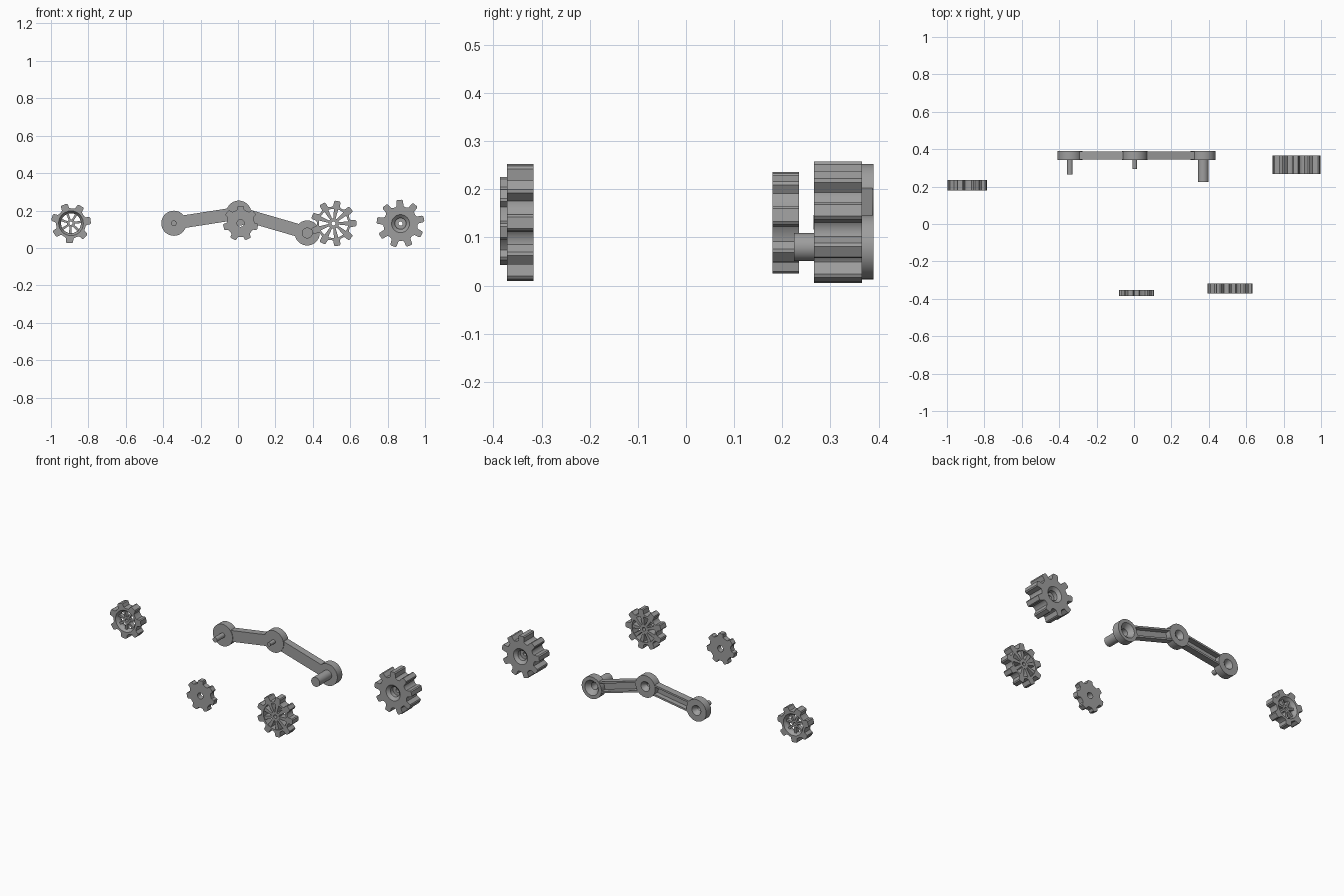
import bpy, bmesh
from math import sin, cos, pi, radians
from mathutils import Vector

cube = bpy.data.objects.get("Cube")
if cube:
    bpy.data.objects.remove(cube)

grey = bpy.data.materials.new("plain grey")
grey.use_nodes = True
colour = (0.34, 0.34, 0.34, 1)
grey.diffuse_color = colour
grey.node_tree.nodes["Principled BSDF"].inputs["Base Color"].default_value = colour


def finish(bm, name):
    bmesh.ops.recalc_face_normals(bm, faces=bm.faces)
    mesh = bpy.data.meshes.new(name)
    bm.to_mesh(mesh)
    bm.free()
    obj = bpy.data.objects.new(name, mesh)
    bpy.context.collection.objects.link(obj)
    mesh.materials.append(grey)
    bpy.ops.object.select_all(action='DESELECT')
    obj.select_set(True)
    bpy.context.view_layer.objects.active = obj
    bpy.ops.object.shade_smooth_by_angle(angle=radians(30))
    return obj


def skin(bm, loops, closed):
    """Join equal-length loops of points; closed makes a tube, else cap the ends."""
    rows = [[bm.verts.new(p) for p in loop] for loop in loops]
    n = len(rows[0])
    pairs = list(zip(rows, rows[1:]))
    if closed:
        pairs.append((rows[-1], rows[0]))
    else:
        bm.faces.new(rows[0])
        bm.faces.new(rows[-1])
    for a, b in pairs:
        for i in range(n):
            j = (i + 1) % n
            bm.faces.new((a[i], a[j], b[j], b[i]))


def ring(x, z, y, outline):
    return [(x + r * cos(a), y, z + r * sin(a)) for a, r in outline]


def circle(r, angles):
    return [(a, r) for a in angles]


def tooth_outline(teeth, tip, root, phase):
    """Trapezoid teeth with eased corners: (share of half pitch, height)."""
    half = [(-0.78, 0), (-0.56, 0.12), (-0.42, 0.85), (-0.28, 1)]
    shape = half + [(-s, h) for s, h in reversed(half)]
    step = 2 * pi / teeth
    return [(radians(phase) + step * (k + s / 2), root + (tip - root) * h)
            for k in range(teeth) for s, h in shape]


def gear(bm, x, z, y0, y1, teeth, tip, root, phase, bore):
    """Toothed ring; bore lists (radius, y) from the back face to the front face."""
    outline = tooth_outline(teeth, tip, root, phase)
    angles = [a for a, r in outline]
    loops = [ring(x, z, y0, outline), ring(x, z, y1, outline)]
    loops += [ring(x, z, y, circle(r, angles)) for r, y in bore]
    skin(bm, loops, True)


def spokes(bm, x, z, y0, y1, count, phase, inner, outer, hole, width_in, width_out):
    """Hub with a hole and tapered spokes reaching into the rim."""
    angles = [2 * pi * i / 32 for i in range(32)]
    skin(bm, [ring(x, z, y, circle(r, angles)) for r, y in
              ((inner, y0), (inner, y1), (hole, y1), (hole, y0))], True)
    for k in range(count):
        a = radians(phase) + 2 * pi * k / count
        along, side = Vector((cos(a), 0, sin(a))), Vector((-sin(a), 0, cos(a)))
        start, end = along * (inner - 0.003), along * outer
        quad = [start - side * width_in, end - side * width_out,
                end + side * width_out, start + side * width_in]
        skin(bm, [[q + Vector((x, y, z)) for q in quad] for y in (y0, y1)], False)


# Far right small spoked gear with a sloping inner rim
bm = bmesh.new()
gear(bm, -0.893, 0.132, 0.18, 0.235, 7, 0.107, 0.08, 8,
     [(0.066, 0.235), (0.053, 0.215), (0.053, 0.2), (0.066, 0.18)])
spokes(bm, -0.893, 0.132, 0.195, 0.22, 7, 8, 0.021, 0.056, 0.009, 0.005, 0.007)
finish(bm, "small_spoked_gear")

# Thin plain gear
bm = bmesh.new()
gear(bm, 0.014, 0.132, -0.386, -0.354, 7, 0.094, 0.073, 90,
     [(0.019, -0.354), (0.019, -0.386)])
finish(bm, "thin_gear")

# Large spoked gear
bm = bmesh.new()
gear(bm, 0.511, 0.131, -0.372, -0.317, 9, 0.122, 0.09, 0,
     [(0.078, -0.317), (0.078, -0.372)])
spokes(bm, 0.511, 0.131, -0.368, -0.321, 9, 0, 0.028, 0.082, 0.011, 0.006, 0.012)
finish(bm, "large_spoked_gear")

# Thick gear with dished faces and a stepped bore
bm = bmesh.new()
gear(bm, 0.869, 0.13, 0.266, 0.366, 9, 0.128, 0.092, 12,
     [(0.048, 0.366), (0.03, 0.35), (0.03, 0.325), (0.011, 0.325),
      (0.011, 0.307), (0.03, 0.307), (0.03, 0.282), (0.048, 0.266)])
finish(bm, "thick_gear")

# Bent arm: three bosses with pins, hollow at the back
FRONT, BACK, RADIUS = 0.341, 0.389, 0.067
angles = [2 * pi * i / 48 for i in range(48)]
bosses = {
    "right": (-0.343, 0.132, 0.015, 0.265, 0.03),
    "middle": (0.004, 0.186, 0.012, 0.295, 0.03),
    "left": (0.37, 0.08, 0.029, 0.224, 0.046),
}
for side, (x, z, pin, tip, hollow) in bosses.items():
    bm = bmesh.new()
    profile = [(pin, tip), (pin, FRONT), (RADIUS, FRONT), (RADIUS, BACK),
               (hollow, BACK), (pin * 0.75, 0.36), (pin * 0.75, tip + 0.03)]
    skin(bm, [ring(x, z, y, circle(r, angles)) for r, y in profile], False)
    finish(bm, side + "_boss_and_pin")


# Channel-section links between the bosses
def link(name, a, b, half=0.034, wall=0.011):
    a, b = Vector((a[0], 0, a[1])), Vector((b[0], 0, b[1]))
    along = (b - a).normalized()
    side = Vector((-along.z, 0, along.x))
    lip, back = half - wall, BACK - 0.002
    section = [(-half, FRONT + 0.003), (half, FRONT + 0.003), (half, back), (lip, back),
               (lip, 0.356), (-lip, 0.356), (-lip, back), (-half, back)]
    bm = bmesh.new()
    skin(bm, [[p + side * s + Vector((0, y, 0)) for s, y in section]
              for p in (a + along * 0.055, b - along * 0.055)], False)
    finish(bm, name)


link("right_arm_link", bosses["right"], bosses["middle"])
link("left_arm_link", bosses["middle"], bosses["left"])
